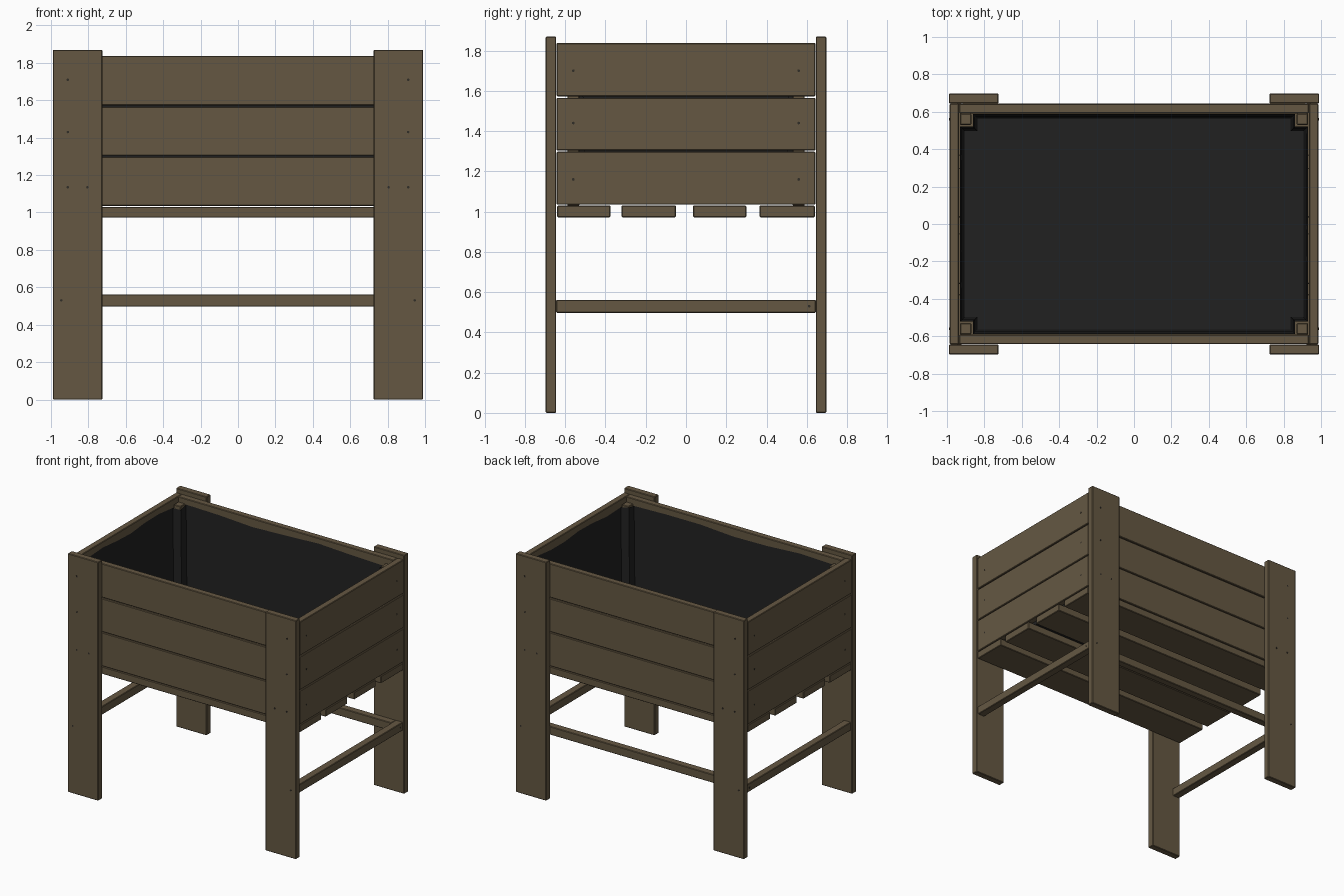
import bpy, bmesh, math
from mathutils import Matrix

if "Cube" in bpy.data.objects:
    bpy.data.objects.remove(bpy.data.objects["Cube"])


def material(name, col):
    m = bpy.data.materials.new(name)
    m.diffuse_color = (*col, 1)
    m.use_nodes = True
    m.node_tree.nodes["Principled BSDF"].inputs["Base Color"].default_value = m.diffuse_color
    return m


wood = material("brown wood", (0.130, 0.097, 0.055))
black = material("black liner", (0.015, 0.015, 0.015))
steel = material("dark screw", (0.03, 0.026, 0.02))


def finish(bm, name, mat):
    me = bpy.data.meshes.new(name)
    bm.to_mesh(me)
    bm.free()
    me.materials.append(mat)
    ob = bpy.data.objects.new(name, me)
    bpy.context.collection.objects.link(ob)
    return ob


def board(name, x, y, z, bevel=0.004):
    """Box given by (min, max) on each axis, with slightly eased edges."""
    bm = bmesh.new()
    size = [b - a for a, b in (x, y, z)]
    mid = [(a + b) / 2 for a, b in (x, y, z)]
    bmesh.ops.create_cube(bm, size=1, matrix=Matrix.Translation(mid) @ Matrix.Diagonal((*size, 1)))
    bmesh.ops.bevel(bm, geom=bm.edges[:], offset=bevel, segments=1, affect='EDGES')
    return finish(bm, name, wood)


def span(a, b, s):
    return tuple(sorted((a * s, b * s)))


# legs and inner corner posts
for sx, nx in ((-1, "left"), (1, "right")):
    for sy, ny in ((-1, "front"), (1, "back")):
        board(f"{ny}_{nx}_leg", span(0.725, 0.99, sx), span(0.645, 0.697, sy), (0, 1.87))
        board(f"{ny}_{nx}_corner_post", span(0.87, 0.93, sx), span(0.53, 0.59, sy), (1.03, 1.80))

# three rows of wall planks
for i, z in enumerate(((1.035, 1.298), (1.304, 1.565), (1.573, 1.838))):
    for s, n in ((-1, "front"), (1, "back")):
        board(f"{n}_plank_{i}", (-0.935, 0.935), span(0.592, 0.642, s), z)
    for s, n in ((-1, "left"), (1, "right")):
        board(f"{n}_plank_{i}", span(0.936, 0.986, s), (-0.643, 0.643), z)

# bottom slats with gaps
for i, y in enumerate(((-0.64, -0.375), (-0.32, -0.05), (0.035, 0.30), (0.365, 0.64))):
    board(f"bottom_slat_{i}", (-0.985, 0.985), y, (0.972, 1.03))

# lower rails: two ends and the back
for s, n in ((-1, "left"), (1, "right")):
    board(f"{n}_lower_rail", span(0.92, 0.98, s), (-0.645, 0.645), (0.497, 0.562))
board("back_lower_rail", (-0.92, 0.92), (0.585, 0.643), (0.497, 0.562))


# liner: sheet wrapped around the corner posts, closed by a floor
def liner_outline(inset):
    X, Y, px, py = 0.931 - inset, 0.588 - inset, 0.862 - inset, 0.522 - inset
    corners = [(px, -Y), (px, -py), (X, -py), (X, py), (px, py), (px, Y),
               (-px, Y), (-px, py), (-X, py), (-X, -py), (-px, -py), (-px, -Y)]
    pts = []
    for i, (x0, y0) in enumerate(corners):
        x1, y1 = corners[(i + 1) % 12]
        n = 6 if math.hypot(x1 - x0, y1 - y0) > 0.5 else 1
        pts += [(x0 + (x1 - x0) * k / n, y0 + (y1 - y0) * k / n) for k in range(n)]
    return pts


bm = bmesh.new()
rings = []
for inset, z, wave in ((0.0, 1.785, 0.012), (0.012, 1.5, 0), (0.025, 1.036, 0)):
    rings.append([bm.verts.new((x, y, z + wave * math.sin(i * 1.7)))
                  for i, (x, y) in enumerate(liner_outline(inset))])
for a, b in zip(rings, rings[1:]):
    for i in range(len(a)):
        j = (i + 1) % len(a)
        bm.faces.new((a[i], a[j], b[j], b[i]))
bm.faces.new(rings[-1])
bmesh.ops.recalc_face_normals(bm, faces=bm.faces[:])
bmesh.ops.reverse_faces(bm, faces=bm.faces[:])
# make the floor face upwards, whichever way the fill came out
floor = max(bm.faces, key=lambda f: f.calc_area())
bm.normal_update()
if floor.normal.z < 0:
    bmesh.ops.reverse_faces(bm, faces=bm.faces[:])
finish(bm, "planter_liner", black)

# screw heads on legs and end walls
bm = bmesh.new()


def screw(pos, rot):
    bmesh.ops.create_cone(bm, cap_ends=True, segments=8, radius1=0.007, radius2=0.007,
                          depth=0.004, matrix=Matrix.Translation(pos) @ rot)


rx, ry = Matrix.Rotation(math.pi / 2, 4, 'X'), Matrix.Rotation(math.pi / 2, 4, 'Y')
for sx in (-1, 1):
    for sy in (-1, 1):
        for x, z in ((0.91, 1.71), (0.91, 1.43), (0.91, 1.135), (0.805, 1.135), (0.945, 0.53)):
            screw((sx * x, sy * 0.697, z), rx)
        for z in (1.70, 1.44, 1.16):
            screw((sx * 0.986, sy * 0.56, z), ry)
    screw((sx * 0.98, 0.612, 0.53), ry)
finish(bm, "screw_heads", steel)
